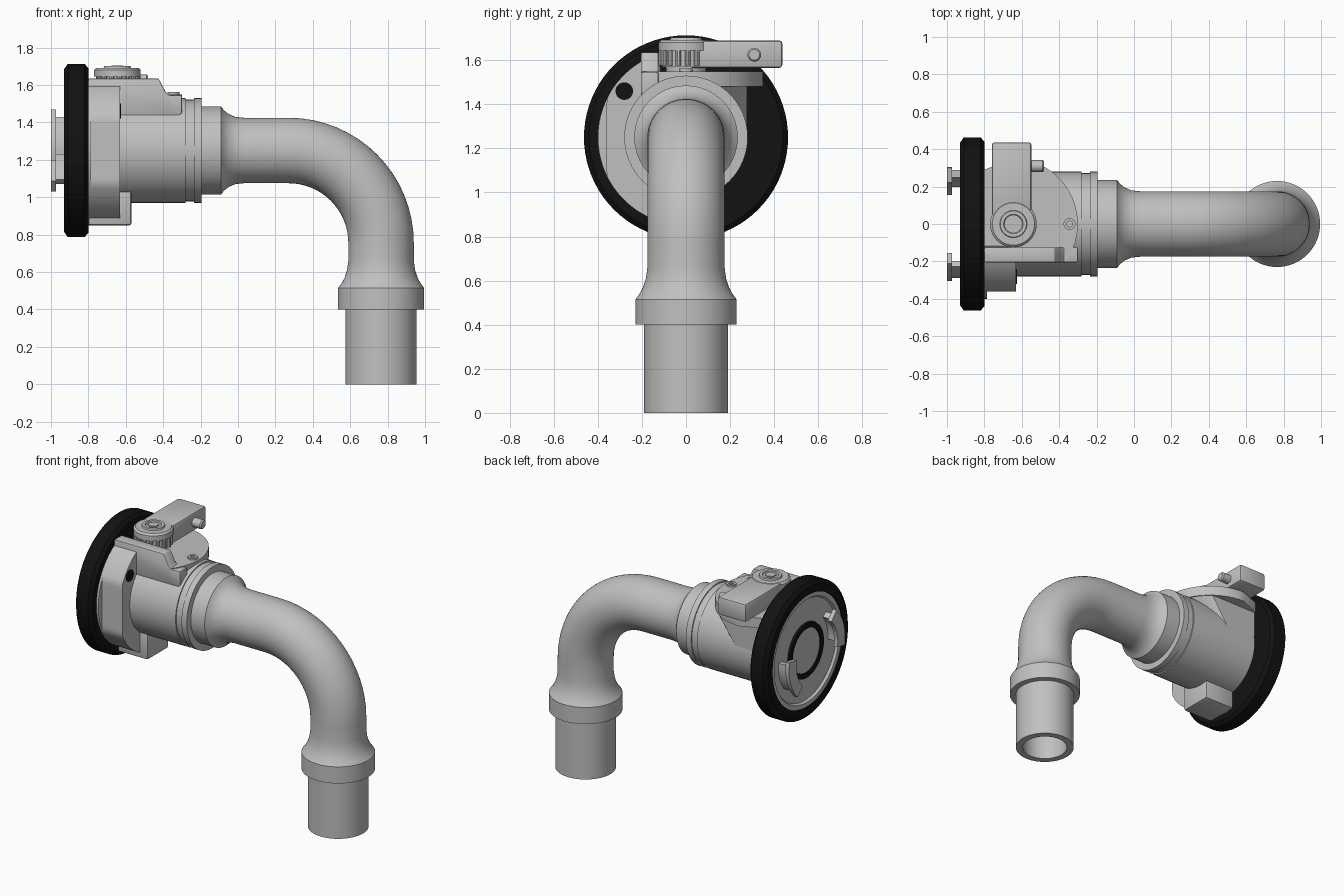
import bpy, bmesh, math
from math import sin, cos, radians
from mathutils import Vector

old = bpy.data.objects.get("Cube")
if old:
    bpy.data.objects.remove(old)

AXIS = 1.25      # height of the horizontal centre line
DROP = 0.765     # x of the vertical outlet


def material(name, rgb):
    m = bpy.data.materials.new(name)
    m.use_nodes = True
    m.diffuse_color = (*rgb, 1)
    m.node_tree.nodes["Principled BSDF"].inputs["Base Color"].default_value = (*rgb, 1)
    return m


GREY = material("light_grey", (0.53, 0.53, 0.53))
BLACK = material("rubber_black", (0.006, 0.006, 0.006))


def finish(name, bm, mat, bevel=0):
    bmesh.ops.recalc_face_normals(bm, faces=bm.faces)
    if bevel:
        bmesh.ops.bevel(bm, geom=bm.edges[:], offset=bevel, segments=2,
                        profile=0.5, affect='EDGES', clamp_overlap=True)
    me = bpy.data.meshes.new(name)
    bm.to_mesh(me)
    bm.free()
    me.materials.append(mat)
    ob = bpy.data.objects.new(name, me)
    bpy.context.collection.objects.link(ob)
    bpy.ops.object.select_all(action='DESELECT')
    ob.select_set(True)
    bpy.context.view_layer.objects.active = ob
    bpy.ops.object.shade_smooth_by_angle(angle=radians(32))
    return ob


def sweep(name, stations, mat, sides=64):
    """Skin round sections: (centre, tilt below horizontal, radius)."""
    bm = bmesh.new()
    rings = []
    for c, t, r in stations:
        n = Vector((sin(t), 0, cos(t)))
        ring = []
        for i in range(sides):
            a = math.tau * i / sides
            ring.append(bm.verts.new(Vector(c) + r * (cos(a) * Vector((0, 1, 0)) + sin(a) * n)))
        rings.append(ring)
    for p, q in zip(rings, rings[1:]):
        for i in range(sides):
            j = (i + 1) % sides
            bm.faces.new((p[i], p[j], q[j], q[i]))
    bm.faces.new(rings[0])
    bm.faces.new(rings[-1])
    return finish(name, bm, mat)


def lathe_x(name, prof, mat, y=0, z=AXIS, sides=64):
    return sweep(name, [((x, y, z), 0, r) for x, r in prof], mat, sides)


def lathe_z(name, prof, mat, x, y, sides=40):
    return sweep(name, [((x, y, z), radians(90), r) for z, r in prof], mat, sides)


def loft(name, sections, mat, bevel=0):
    bm = bmesh.new()
    loops = [[bm.verts.new(p) for p in s] for s in sections]
    n = len(loops[0])
    for p, q in zip(loops, loops[1:]):
        for i in range(n):
            j = (i + 1) % n
            bm.faces.new((p[i], p[j], q[j], q[i]))
    bm.faces.new(loops[0])
    bm.faces.new(loops[-1])
    return finish(name, bm, mat, bevel)


def prism(name, pts, axis, lo, hi, mat, bevel=0):
    place = {'x': lambda u, v, w: (w, u, v),
             'y': lambda u, v, w: (u, w, v),
             'z': lambda u, v, w: (u, v, w)}[axis]
    return loft(name, [[place(u, v, w) for u, v in pts] for w in (lo, hi)], mat, bevel)


def box(name, x, y, z, mat, bevel=0):
    pts = [(x[0], y[0]), (x[1], y[0]), (x[1], y[1]), (x[0], y[1])]
    return prism(name, pts, 'z', z[0], z[1], mat, bevel)


def arc(r, a0, a1, n, cx=0, cy=0):
    return [(cx + r * cos(radians(a0 + (a1 - a0) * i / n)),
             cy + r * sin(radians(a0 + (a1 - a0) * i / n))) for i in range(n + 1)]


# Elbow pipe: collar, flare, bend, lower collar, spigot and open bore
path = [((x, 0, AXIS), 0, r) for x, r in
        [(-0.22, .235), (-0.09, .235), (-0.075, .215), (-0.05, .195),
         (-0.015, .18), (0.03, .175)]]
BEND = 0.495
for i in range(17):
    t = radians(90) * i / 16
    path.append(((DROP - BEND + BEND * sin(t), 0, AXIS - BEND + BEND * cos(t)), t, .175))
path += [((DROP, 0, z), radians(90), r) for z, r in
         [(.66, .175), (.61, .182), (.57, .195), (.54, .211), (.515, .23), (.40, .23),
          (.40, .19), (0, .19), (0, .145), (.5, .145)]]
sweep("elbow_pipe", path, GREY)

# Main barrel with a shallow groove near its end
lathe_x("barrel", [(-.82, .28), (-.28, .28), (-.28, .272), (-.235, .272),
                   (-.235, .28), (-.195, .28), (-.195, .235)], GREY)

# Rubber sealing ring, mating plate and inner seal
lathe_x("rubber_ring", [(-.90, .385), (-.93, .385), (-.93, .435), (-.91, .463),
                        (-.82, .463), (-.80, .44)], BLACK, sides=80)
lathe_x("mating_plate", [(-.85, .387), (-.922, .387), (-.922, .355),
                         (-.907, .345)], GREY, sides=80)
lathe_x("inner_seal", [(-.90, .19), (-.922, .186), (-.922, .152), (-.909, .15)], BLACK)
lathe_x("inner_disc", [(-.90, .152), (-.914, .152)], GREY)

# Two opposed hooked bayonet claws
for side, start in (("left", -46), ("right", 134)):
    def sector(r0, r1, a0, a1):
        return [(y, z + AXIS) for y, z in arc(r1, a0, a1, 10) + arc(r0, a1, a0, 10)]
    prism(side + "_claw_stem", sector(.25, .29, start + 8, start + 50), 'x', -.985, -.90, GREY)
    prism(side + "_claw_lip", sector(.225, .305, start, start + 56), 'x', -1.0, -.972, GREY)

# Side housing: round flange plus a flat-sided block
flange = [(y, z + AXIS) for y, z in arc(.40, 108, 272, 40)]
hub = [(.0, AXIS), (-.11, AXIS + .2)]
prism("housing_flange", flange + hub, 'x', -.81, -.785, GREY)
prism("housing_block", [(max(y, -.36), z) for y, z in flange] + hub, 'x', -.79, -.63, GREY)
lathe_x("housing_hole", [(-.64, .04), (-.626, .04)], BLACK, y=-.28, z=1.46, sides=24)

# Foot under the barrel
box("bottom_lug", (-.80, -.57), (-.17, .06), (.85, 1.05), GREY, .012)

# Front wall with a sloped end
prism("top_wall", [(-.80, 1.43), (-.32, 1.43), (-.30, 1.45), (-.30, 1.545), (-.37, 1.545),
                   (-.385, 1.56), (-.425, 1.635), (-.80, 1.635)], 'y', -.205, -.125, GREY, .006)

# Rounded top deck, blended down into the barrel
deck = [(-.80, -.20)] + arc(.35, -35, 90, 20, -.65, 0) + [(-.80, .29)]
prism("top_deck", deck, 'z', 1.48, 1.55, GREY)
upper = [(x, min(y, .28), 1.49) for x, y in deck]
lower = [(-.80 + (x + .80) * .55, min(y, .275), 1.25) for x, y in deck]
loft("deck_support", [upper, lower], GREY)
lathe_z("deck_screw", [(1.54, .032), (1.562, .032), (1.562, .016), (1.552, .016)],
        GREY, -.345, 0, 20)

# Locking lever: knob, arm, pin and screw
KX, KY = -.645, .0
lathe_z("knob_base", [(1.54, .09), (1.58, .09)], GREY, KX, KY)
lathe_z("lever_knob", [(1.57, .108), (1.645, .108), (1.645, .125), (1.68, .125),
                       (1.692, .113)], GREY, KX, KY)
for i in range(9):
    a = radians(-150 + i * 22)
    cx, cy = KX + .112 * cos(a), KY + .112 * sin(a)
    lathe_z("knob_rib_%d" % (i + 1), [(1.575, .013), (1.65, .013)], GREY, cx, cy, 10)
box("lever_arm", (-.76, -.548), (.02, .437), (1.565, 1.69), GREY, .014)
lathe_x("lever_pin", [(-.56, .031), (-.488, .031), (-.48, .024)], GREY, y=.31, z=1.625, sides=24)
lathe_z("lever_screw", [(1.685, .075), (1.703, .070), (1.703, .052), (1.697, .048)],
        GREY, KX, KY)
lathe_z("screw_head", [(1.69, .036), (1.704, .036)], GREY, KX, KY, 6)
